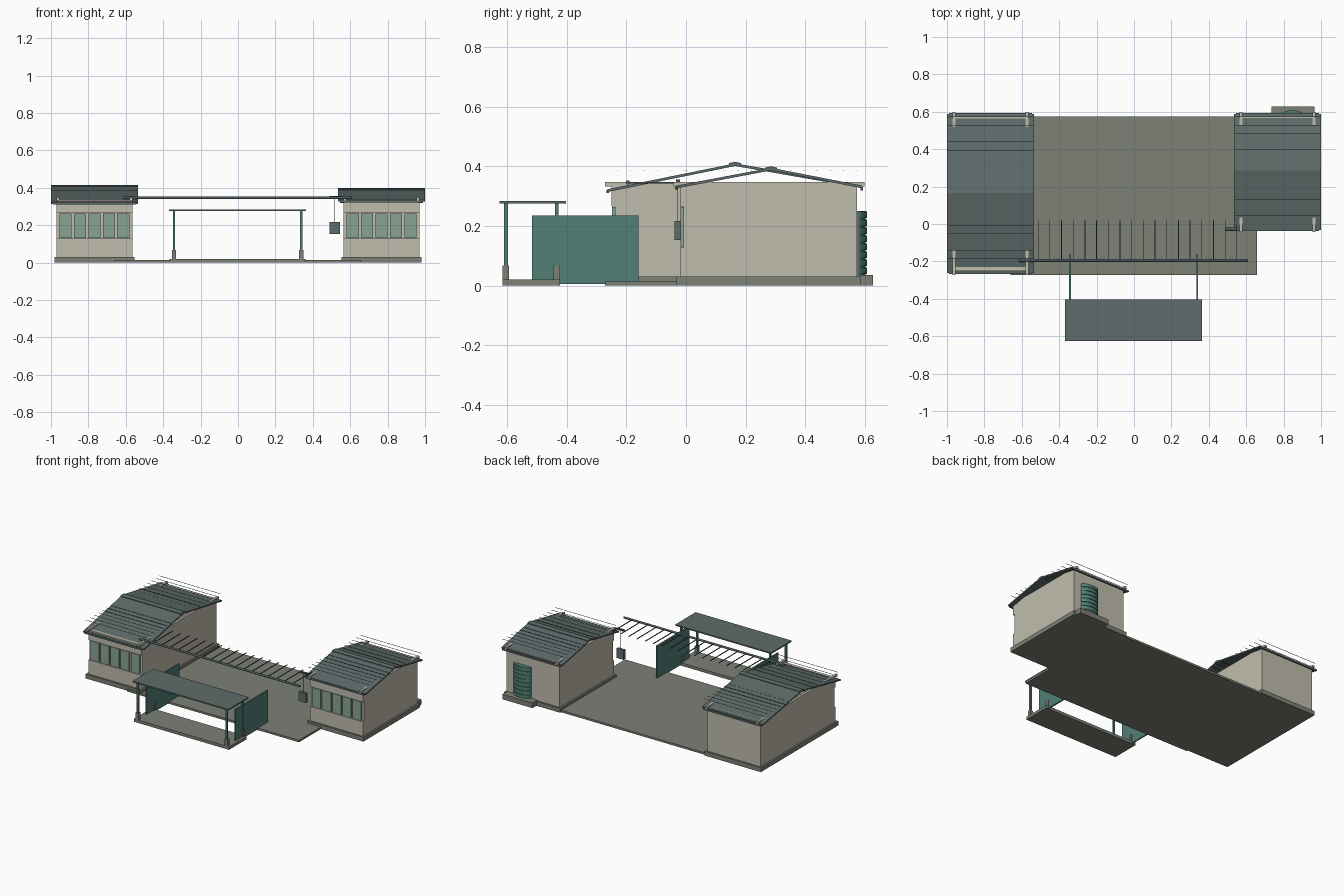
import bpy, bmesh, math

if "Cube" in bpy.data.objects:
    bpy.data.objects.remove(bpy.data.objects["Cube"])


def mat(name, r, g, b):
    m = bpy.data.materials.new(name)
    m.diffuse_color = (r, g, b, 1)
    m.use_nodes = True
    m.node_tree.nodes["Principled BSDF"].inputs["Base Color"].default_value = m.diffuse_color
    return m


PLASTER = mat("plaster", 0.53, 0.505, 0.42)
CONCRETE = mat("concrete", 0.205, 0.22, 0.18)
METAL = mat("roof_metal", 0.11, 0.15, 0.145)
STEEL = mat("dark_steel", 0.075, 0.105, 0.11)
GREEN = mat("green_panel", 0.085, 0.215, 0.18)
GLASS = mat("glass", 0.25, 0.37, 0.30)


def finish(name, bm, material):
    bmesh.ops.recalc_face_normals(bm, faces=bm.faces)
    me = bpy.data.meshes.new(name)
    bm.to_mesh(me)
    bm.free()
    me.materials.append(material)
    ob = bpy.data.objects.new(name, me)
    bpy.context.collection.objects.link(ob)
    return ob


def boxes(name, material, *bounds):
    """One object from any number of (x0, x1, y0, y1, z0, z1) boxes."""
    bm = bmesh.new()
    for x0, x1, y0, y1, z0, z1 in bounds:
        vs = bmesh.ops.create_cube(bm, size=1)["verts"]
        for v in vs:
            v.co = (x0 + (v.co.x + .5) * (x1 - x0),
                    y0 + (v.co.y + .5) * (y1 - y0),
                    z0 + (v.co.z + .5) * (z1 - z0))
    return finish(name, bm, material)


def prism(name, material, pts, axis, a, b):
    """Extrude a closed profile: axis 'x' takes (y, z) points, 'z' takes (x, y)."""
    bm = bmesh.new()
    vs = [bm.verts.new((a, p, q) if axis == 'x' else (p, q, a)) for p, q in pts]
    f = bm.faces.new(vs)
    new = bmesh.ops.extrude_face_region(bm, geom=[f])["geom"]
    d = (b - a, 0, 0) if axis == 'x' else (0, 0, b - a)
    bmesh.ops.translate(bm, vec=d, verts=[g for g in new if isinstance(g, bmesh.types.BMVert)])
    return finish(name, bm, material)


def building(side, x0, x1, y0, y1, ridge_y, ridge_z, eave_z, seams):
    t = 0.014
    # plinth
    boxes(side + "_plinth", CONCRETE, (x0 - .012, x1 + .012, y0 - .012, y1 + .012, 0, .03))
    # shell walls, open at the gables, front split into sill and header
    boxes(side + "_walls", PLASTER,
          (x0, x0 + t, y0 + .012, y1, .03, .335), (x1 - t, x1, y0 + .012, y1, .03, .335),
          (x0, x1, y1 - t, y1, .03, .34),
          (x0, x1, y0 + .012, y0 + .02, .12, .27),
          (x0, x1, y0, y0 + .02, .03, .128), (x0, x1, y0, y0 + .02, .266, .335))
    # beams poking through the eaves
    boxes(side + "_wall_beams", PLASTER,
          *[(x, x + .016, y0 - .022, y1 + .026, .333, .348) for x in (x0, x1 - .016)])
    # window panes
    n = 5
    pitch = (x1 - x0 - .02) / n
    boxes(side + "_windows", GLASS,
          *[(x0 + .01 + pitch * i + .006, x0 + .01 + pitch * (i + 1) - .006,
             y0 + .001, y0 + .013, .131, .263) for i in range(n)])
    # folded sheet roof with ridge cap and gutters
    ra, rb = x0 - .03, x1 + .03
    ya, yb, h = y0 - .013, y1 + .015, .009
    prism(side + "_roof", METAL,
          [(ya, eave_z), (ridge_y, ridge_z - h), (yb, .327),
           (yb, .327 + h), (ridge_y, ridge_z), (ya, eave_z + h)], 'x', ra, rb)
    prism(side + "_ridge_cap", METAL,
          [(ridge_y - .02, ridge_z - .004), (ridge_y, ridge_z), (ridge_y + .02, ridge_z - .004),
           (ridge_y + .02, ridge_z + .001), (ridge_y, ridge_z + .005),
           (ridge_y - .02, ridge_z + .001)], 'x', ra, rb)
    boxes(side + "_gutters", METAL,
          (ra + .01, rb - .01, ya - .004, ya + .004, eave_z - .004, eave_z + .007),
          (ra + .01, rb - .01, yb - .002, yb + .006, .319, .331))
    # level roof battens
    ys = [y0 + .02 + (y1 - y0 - .02) * i / seams for i in range(seams + 1)]
    boxes(side + "_roof_battens", METAL,
          *[(ra, rb, y - .001, y + .001, .384, .386) for y in ys])


building("left", -.97, -.565, -.25, .573, .165, .41, .314, 18)
building("right", .565, .97, -.02, .573, .285, .395, .326, 13)

# courtyard paving
boxes("courtyard_slab", CONCRETE, (-.66, .657, -.272, .575, 0, .014))

# back step and slatted curved door
boxes("back_step", CONCRETE, (.735, .965, .575, .628, 0, .035))


def half_ellipse(rx, ry, n=16):
    return [(.847 + rx * math.cos(math.pi * i / n), .572 + ry * math.sin(math.pi * i / n))
            for i in range(n + 1)]


prism("curved_door", GREEN, half_ellipse(.063, .031), 'z', .035, .25)
for i in range(8):
    z = .038 + i * .027
    prism("door_slat", GREEN, half_ellipse(.067, .036), 'z', z, z + .022)

# pergola: long round beam and slats
bm = bmesh.new()
bmesh.ops.create_cone(bm, cap_ends=True, segments=12, radius1=.007, radius2=.007, depth=1.225)
for v in bm.verts:
    v.co = (v.co.z - .002, v.co.x - .195, v.co.y + .346)
finish("pergola_beam", bm, STEEL)
boxes("pergola_slats", STEEL,
      *[(x - .002, x + .002, -.2, .018, .343, .348)
        for x in (-.575 + .0625 * i for i in range(19))])

# hanging lantern
boxes("lantern_bracket", STEEL, (.49, .55, -.034, -.02, .346, .356))
boxes("lantern_rod", STEEL, (.5165, .5185, -.0285, -.0265, .215, .35))
boxes("lantern", METAL, (.49, .545, -.038, -.018, .152, .217))

# gate shelter
boxes("shelter_slab", CONCRETE, (-.365, .362, -.615, -.422, 0, .02))
boxes("shelter_roof", METAL, (-.369, .364, -.625, -.403, .275, .284))
posts = [(x, y) for x in (-.342, .338) for y in (-.604, -.433)]
boxes("shelter_post_bases", CONCRETE,
      *[(x - .011, x + .011, y - .011, y + .011, .015, .067) for x, y in posts])
boxes("shelter_posts", GREEN,
      *[(x - .006, x + .006, y - .006, y + .006, .06, .28) for x, y in posts])
boxes("gate_panels", GREEN,
      *[(x - .005, x + .005, -.516, -.16, .006, .235) for x in (-.342, .338)])
